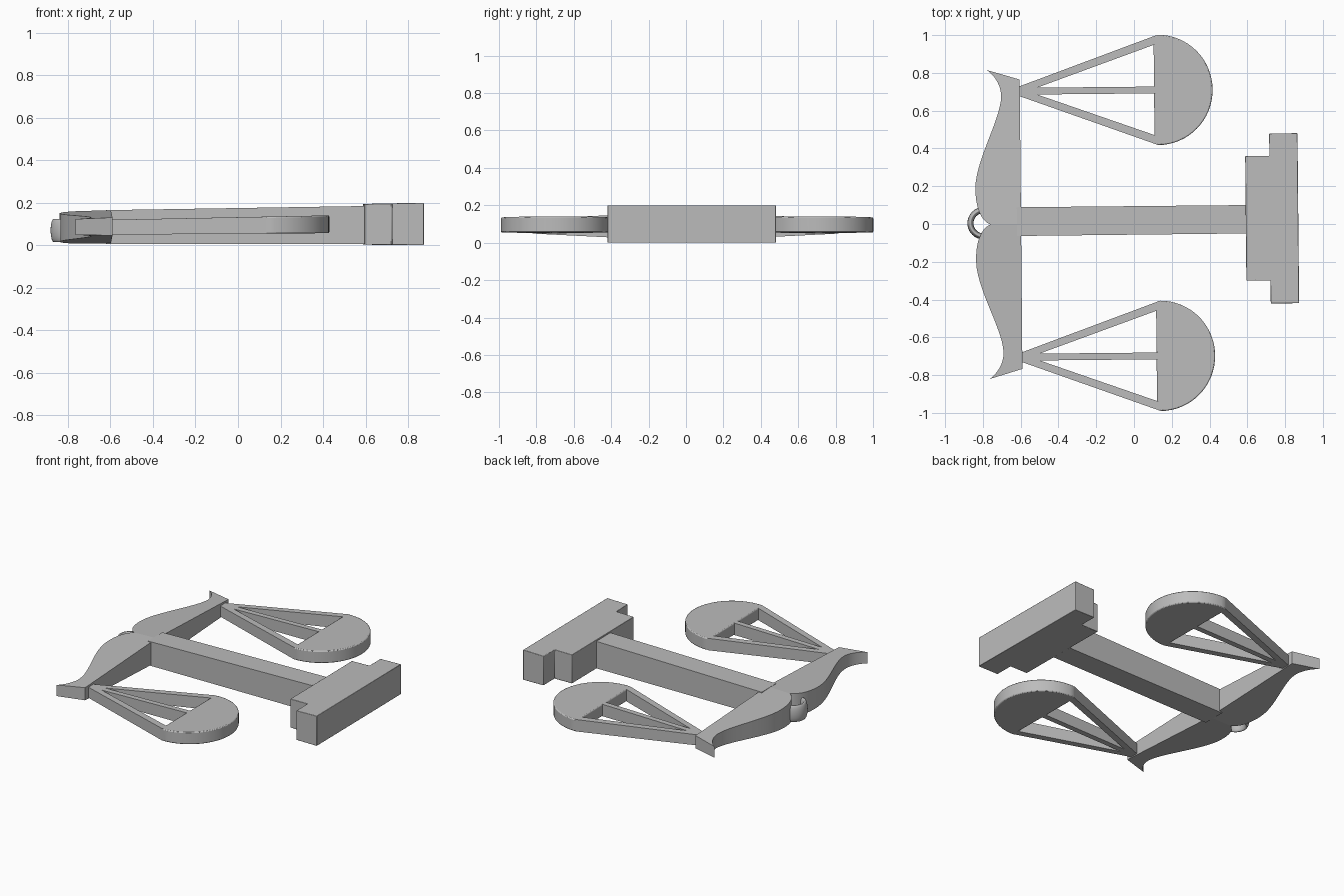
import bpy, bmesh, math
from mathutils import Vector
from mathutils.geometry import interpolate_bezier

cube = bpy.data.objects.get("Cube")
if cube:
    bpy.data.objects.remove(cube, do_unlink=True)

grey = bpy.data.materials.new("plain_grey")
grey.use_nodes = True
colour = (0.5, 0.5, 0.5, 1)
grey.diffuse_color = colour
grey.node_tree.nodes["Principled BSDF"].inputs["Base Color"].default_value = colour

TILT, SHIFT = 0.0095, 0.0045   # the whole shape sits slightly askew


def finish(obj, bevel=0):
    obj.rotation_euler.z = TILT
    obj.location.y = SHIFT
    obj.data.materials.append(grey)
    if bevel:
        mod = obj.modifiers.new("soft_edges", "BEVEL")
        mod.width, mod.segments = bevel, 2
        mod.limit_method, mod.angle_limit = "ANGLE", math.radians(40)
    bpy.ops.object.select_all(action="DESELECT")
    obj.select_set(True)
    bpy.context.view_layer.objects.active = obj
    bpy.ops.object.shade_smooth_by_angle(angle=math.radians(30))


def slab(name, outline, bottom, top, bevel=0):
    """Solid from a flat outline, between two sloping heights."""
    bm = bmesh.new()
    low = [bm.verts.new((x, y, bottom(x, y))) for x, y in outline]
    high = [bm.verts.new((x, y, top(x, y))) for x, y in outline]
    bm.faces.new(low)
    bm.faces.new(high)
    n = len(outline)
    for i in range(n):
        j = (i + 1) % n
        bm.faces.new((low[i], low[j], high[j], high[i]))
    bmesh.ops.recalc_face_normals(bm, faces=bm.faces)
    mesh = bpy.data.meshes.new(name)
    bm.to_mesh(mesh)
    bm.free()
    obj = bpy.data.objects.new(name, mesh)
    bpy.context.collection.objects.link(obj)
    finish(obj, bevel)


# Post and stepped base
slab("post", [(-0.62, -0.062), (0.61, -0.06), (0.61, 0.09), (-0.62, 0.09)],
     lambda x, y: 0.005, lambda x, y: 0.175 + 0.016 * x)
base = [(0.592, -0.31), (0.72, -0.31), (0.72, -0.432), (0.87, -0.432),
        (0.87, 0.468), (0.72, 0.468), (0.72, 0.35), (0.592, 0.35)]
slab("stepped_base", base, lambda x, y: 0.01 * max(0, 0.87 - x),
     lambda x, y: 0.2 - 0.02 * max(0, 0.87 - x), 0.003)

# Curved edge of one beam arm: horn, neck and belly
curves = [
    ((-0.772, 0.818), (-0.725, 0.785), (-0.697, 0.73), (-0.697, 0.68)),
    ((-0.697, 0.68), (-0.697, 0.56), (-0.838, 0.34), (-0.838, 0.19)),
    ((-0.838, 0.19), (-0.838, 0.09), (-0.81, 0.02), (-0.76, 0)),
]
arm = [(-0.598, 0), (-0.598, 0.766)]
for c in curves:
    arm += [p.to_2d()[:] for p in interpolate_bezier(*[Vector((*p, 0)) for p in c], 14)][:-1]
arm.append((-0.76, 0))

# Pan outlines around the pan's own centre line
bowl = [(0.113, 0.283)]
for i in range(33):
    a = math.pi * (0.5 - i / 32)
    bowl.append((0.133 + 0.29 * math.cos(a), 0.292 * math.sin(a)))
bowl.append((0.113, -0.283))
hanger = [(-0.605, 0.024), (0.125, 0.289), (0.125, 0.243), (-0.605, -0.017)]
middle = [(-0.605, 0.018), (0.125, 0.018), (0.125, -0.018), (-0.605, -0.018)]


def pan_low(x, y):
    return 0.054 + 0.007 * x


def pan_high(x, y):
    return 0.132 + 0.02 * x


for side, s in (("left_side", 1), ("right_side", -1)):
    slab("beam_arm_" + side, [(x, s * y) for x, y in arm],
         lambda x, y: 0.008 + 0.05 * abs(y),
         lambda x, y: 0.165 - 0.045 * abs(y) + 0.03 * (x + 0.6))

    def place(points, flip=1):
        return [(x, s * 0.704 + flip * y) for x, y in points]

    slab("bowl_" + side, place(bowl), pan_low, pan_high, 0.006)
    slab("outer_hanger_" + side, place(hanger, s), pan_low, pan_high)
    slab("inner_hanger_" + side, place(hanger, -s), pan_low, pan_high)
    slab("middle_hanger_" + side, place(middle), pan_low, pan_high)

# Hanging ring, stretched through the thickness
bpy.ops.mesh.primitive_torus_add(major_radius=0.07, minor_radius=0.016,
                                 major_segments=40, minor_segments=14)
ring = bpy.context.object
ring.name = "hanging_ring"
ring.scale.z = 3.5
finish(ring)
ring.location = (-0.796, 0.004, 0.07)
